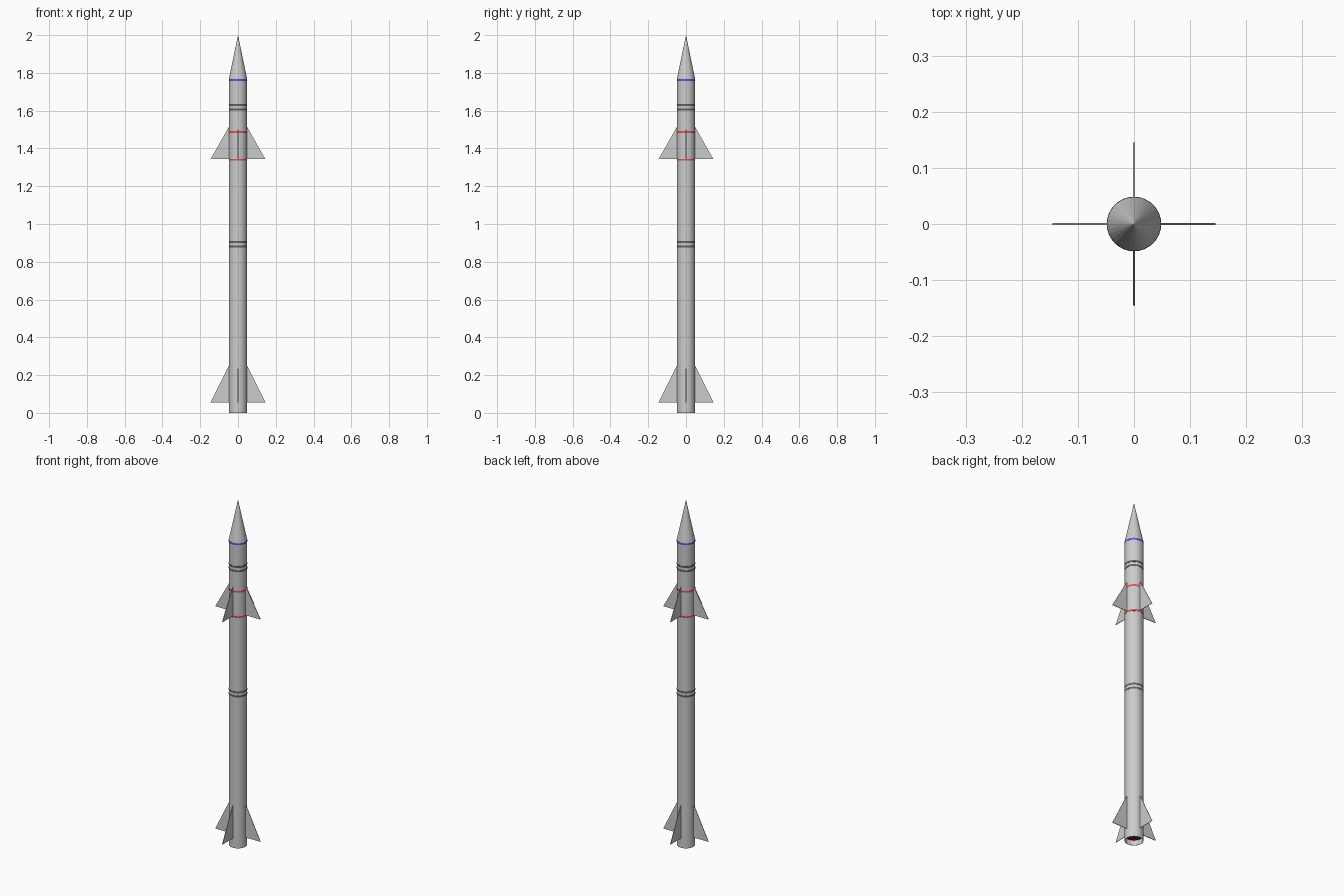
import bpy, bmesh, math

if "Cube" in bpy.data.objects:
    bpy.data.objects.remove(bpy.data.objects["Cube"])

R = 0.048
SIDES = 32


def material(name, rgb):
    m = bpy.data.materials.new(name)
    m.diffuse_color = (*rgb, 1)
    m.use_nodes = True
    m.node_tree.nodes["Principled BSDF"].inputs["Base Color"].default_value = m.diffuse_color
    return m


red = material("red", (0.8, 0.08, 0.08))
blue = material("blue", (0.1, 0.1, 0.75))
dark = material("dark_grey", (0.12, 0.12, 0.12))
maroon = material("maroon", (0.25, 0.01, 0.01))


def finish(name, bm, mat=None):
    bmesh.ops.recalc_face_normals(bm, faces=bm.faces)
    mesh = bpy.data.meshes.new(name)
    bm.to_mesh(mesh)
    bm.free()
    obj = bpy.data.objects.new(name, mesh)
    bpy.context.collection.objects.link(obj)
    if mat:
        mesh.materials.append(mat)
    return obj


def lathe(name, profile, mat=None, closed=False):
    """Spin an (r, z) profile around the z axis."""
    bm = bmesh.new()
    verts = [bm.verts.new((r, 0, z)) for r, z in profile]
    pairs = list(zip(verts, verts[1:] + verts[:1])) if closed else list(zip(verts, verts[1:]))
    edges = [bm.edges.new(p) for p in pairs]
    bmesh.ops.spin(bm, geom=verts + edges, cent=(0, 0, 0), axis=(0, 0, 1),
                   angle=math.tau, steps=SIDES)
    bmesh.ops.remove_doubles(bm, verts=bm.verts, dist=1e-5)
    return finish(name, bm, mat)


# Body tube with an open, recessed tail, and the pointed nose
lathe("body", [(R - 0.002, 0.035), (R - 0.002, 0), (R, 0), (R, 1.77)])
lathe("nose_cone", [(R, 1.77), (0, 2.0)])
lathe("exhaust_plate", [(R - 0.002, 0.03), (0, 0.03)], maroon)

# Painted rings
bands = [("nose_ring", 1.762, blue),
         ("front_stripe_upper", 1.630, dark), ("front_stripe_lower", 1.606, dark),
         ("wing_ring_upper", 1.487, red), ("wing_ring_lower", 1.340, red),
         ("middle_stripe_upper", 0.904, dark), ("middle_stripe_lower", 0.880, dark)]
for name, z, mat in bands:
    lathe(name, [(R - 0.001, z - 0.005), (R + 0.0006, z - 0.005),
                 (R + 0.0006, z + 0.005), (R - 0.001, z + 0.005)], mat, closed=True)


def fin(name, z_low, z_high, turn):
    """Thin triangular plate standing out from the body."""
    bm = bmesh.new()
    half = 0.0014
    outline = [(R - 0.003, z_low), (0.145, z_low), (R, z_high), (R - 0.003, z_high)]
    face = bm.faces.new([bm.verts.new((x, -half, z)) for x, z in outline])
    ext = bmesh.ops.extrude_face_region(bm, geom=[face])["geom"]
    new = [g for g in ext if isinstance(g, bmesh.types.BMVert)]
    bmesh.ops.translate(bm, verts=new, vec=(0, 2 * half, 0))
    if not face.is_valid or len(bm.faces) < 6:
        bm.faces.new([v for v in bm.verts if v not in new])
    finish(name, bm).rotation_euler.z = turn


# Four wings and four tail fins
for i in range(4):
    fin(f"wing_{i + 1}", 1.343, 1.515, i * math.pi / 2)
    fin(f"tail_fin_{i + 1}", 0.055, 0.25, i * math.pi / 2)
